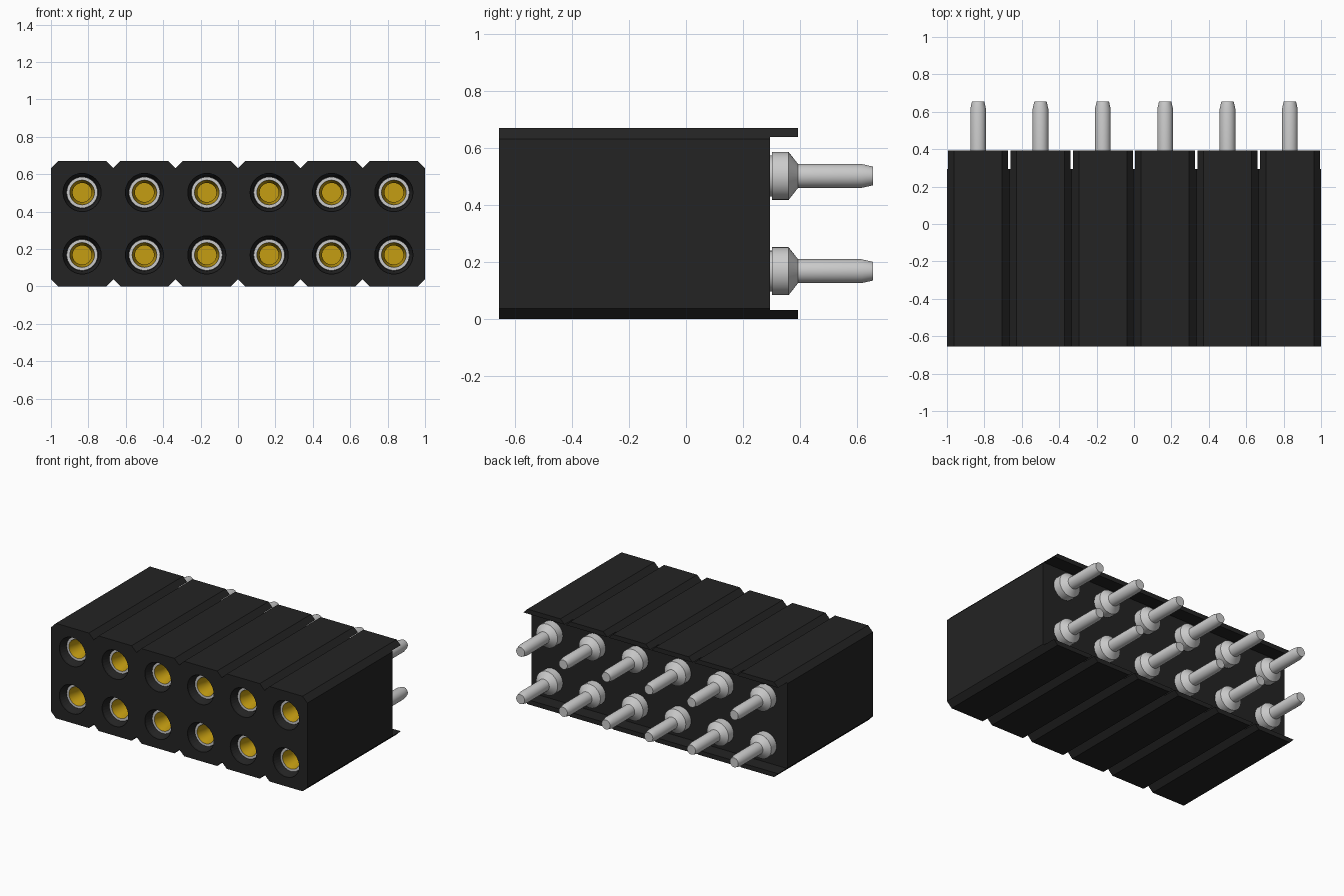
import bpy, bmesh, math

if "Cube" in bpy.data.objects:
    bpy.data.objects.remove(bpy.data.objects["Cube"])

COLS, PITCH, HEIGHT = 6, 1 / 3, 0.67
FRONT, BACK, LIP_END = -0.655, 0.295, 0.393
CHAMFER, LIP = 0.038, 0.032
CENTRES_X = [(i - (COLS - 1) / 2) * PITCH for i in range(COLS)]
ROWS_Z = [0.168, 0.502]


def material(name, rgb):
    m = bpy.data.materials.new(name)
    m.use_nodes = True
    m.diffuse_color = (*rgb, 1)
    bsdf = m.node_tree.nodes["Principled BSDF"]
    bsdf.inputs["Base Color"].default_value = (*rgb, 1)
    bsdf.inputs["Roughness"].default_value = 0.5
    return m


BLACK = material("black plastic", (0.017, 0.017, 0.017))
SILVER = material("silver metal", (0.6, 0.6, 0.6))
GOLD = material("gold contact", (0.56, 0.34, 0.006))


def make_object(name, bm, mats):
    bmesh.ops.recalc_face_normals(bm, faces=bm.faces)
    mesh = bpy.data.meshes.new(name)
    bm.to_mesh(mesh)
    bm.free()
    for m in mats:
        mesh.materials.append(m)
    ob = bpy.data.objects.new(name, mesh)
    bpy.context.collection.objects.link(ob)
    return ob


def extrude_xz(bm, points, y0, y1):
    """Prism from an x-z outline, running from y0 to y1."""
    a = [bm.verts.new((x, y0, z)) for x, z in points]
    b = [bm.verts.new((x, y1, z)) for x, z in points]
    bm.faces.new(a)
    bm.faces.new(b[::-1])
    for i in range(len(a)):
        j = (i + 1) % len(a)
        bm.faces.new((a[i], b[i], b[j], a[j]))


def lathe_y(bm, profile, cx, cz, gold_from=None, seg=32):
    """Turn (radius, y) points about a y-directed axis; ends lie on the axis."""
    rings = []
    for r, y in profile:
        if r == 0:
            rings.append([bm.verts.new((cx, y, cz))] * seg)
        else:
            angles = [2 * math.pi * k / seg for k in range(seg)]
            rings.append([bm.verts.new((cx + r * math.cos(t), y, cz + r * math.sin(t)))
                          for t in angles])
    for i, (a, b) in enumerate(zip(rings, rings[1:])):
        for k in range(seg):
            n = (k + 1) % seg
            quad = list(dict.fromkeys((a[k], a[n], b[n], b[k])))
            f = bm.faces.new(quad)
            if gold_from is not None and i >= gold_from:
                f.material_index = 1


# Housing: chamfered cells side by side, V grooves between them
top = [(-1, HEIGHT - CHAMFER)]
for x in CENTRES_X:
    h = PITCH / 2
    top += [(x - h + CHAMFER, HEIGHT), (x + h - CHAMFER, HEIGHT), (x + h, HEIGHT - CHAMFER)]
outline = top + [(x, HEIGHT - z) for x, z in reversed(top)]
bm = bmesh.new()
extrude_xz(bm, outline, FRONT, BACK)
housing = make_object("housing", bm, [BLACK])

# Countersunk socket holes cut into the front
bm = bmesh.new()
for x in CENTRES_X:
    for z in ROWS_Z:
        lathe_y(bm, [(0, FRONT - 0.02), (0.102, FRONT - 0.02), (0.102, FRONT + 0.012),
                     (0.085, FRONT + 0.055), (0.085, 0.1), (0, 0.1)], x, z)
cutter = make_object("hole_cutter", bm, [BLACK])
cutter.hide_render = True
mod = housing.modifiers.new("holes", "BOOLEAN")
mod.operation = "DIFFERENCE"
mod.solver = "EXACT"
mod.object = cutter
bpy.context.view_layer.objects.active = housing
housing.select_set(True)
bpy.ops.object.modifier_apply(modifier=mod.name)
bpy.data.objects.remove(cutter)

# Thin lips overhanging the back, one strip per cell, above and below
for name, flip in (("top_lip", False), ("bottom_lip", True)):
    bm = bmesh.new()
    for x in CENTRES_X:
        t = PITCH / 2 - CHAMFER
        strip = [(x - t - LIP, HEIGHT - LIP), (x + t + LIP, HEIGHT - LIP),
                 (x + t, HEIGHT), (x - t, HEIGHT)]
        if flip:
            strip = [(px, HEIGHT - pz) for px, pz in strip]
        extrude_xz(bm, strip, BACK, LIP_END)
    make_object(name, bm, [BLACK])

# Turned pins: solder tail, collar, sleeve and gold-lined socket
PIN = [(0, 0.655), (0.033, 0.655), (0.042, 0.615), (0.042, 0.393), (0.084, 0.36),
       (0.084, 0.302), (0.072, 0.302), (0.072, 0.05), (0.083, 0.05), (0.083, -0.6),
       (0.066, -0.6), (0.064, -0.585), (0.051, -0.53), (0.051, -0.3), (0, -0.3)]
for row, z in zip(("lower", "upper"), ROWS_Z):
    for i, x in enumerate(CENTRES_X):
        bm = bmesh.new()
        lathe_y(bm, PIN, x, z, gold_from=10)
        pin = make_object(f"{row}_pin_{i + 1}", bm, [SILVER, GOLD])
        bpy.ops.object.select_all(action="DESELECT")
        pin.select_set(True)
        bpy.context.view_layer.objects.active = pin
        bpy.ops.object.shade_smooth_by_angle(angle=math.radians(25))
